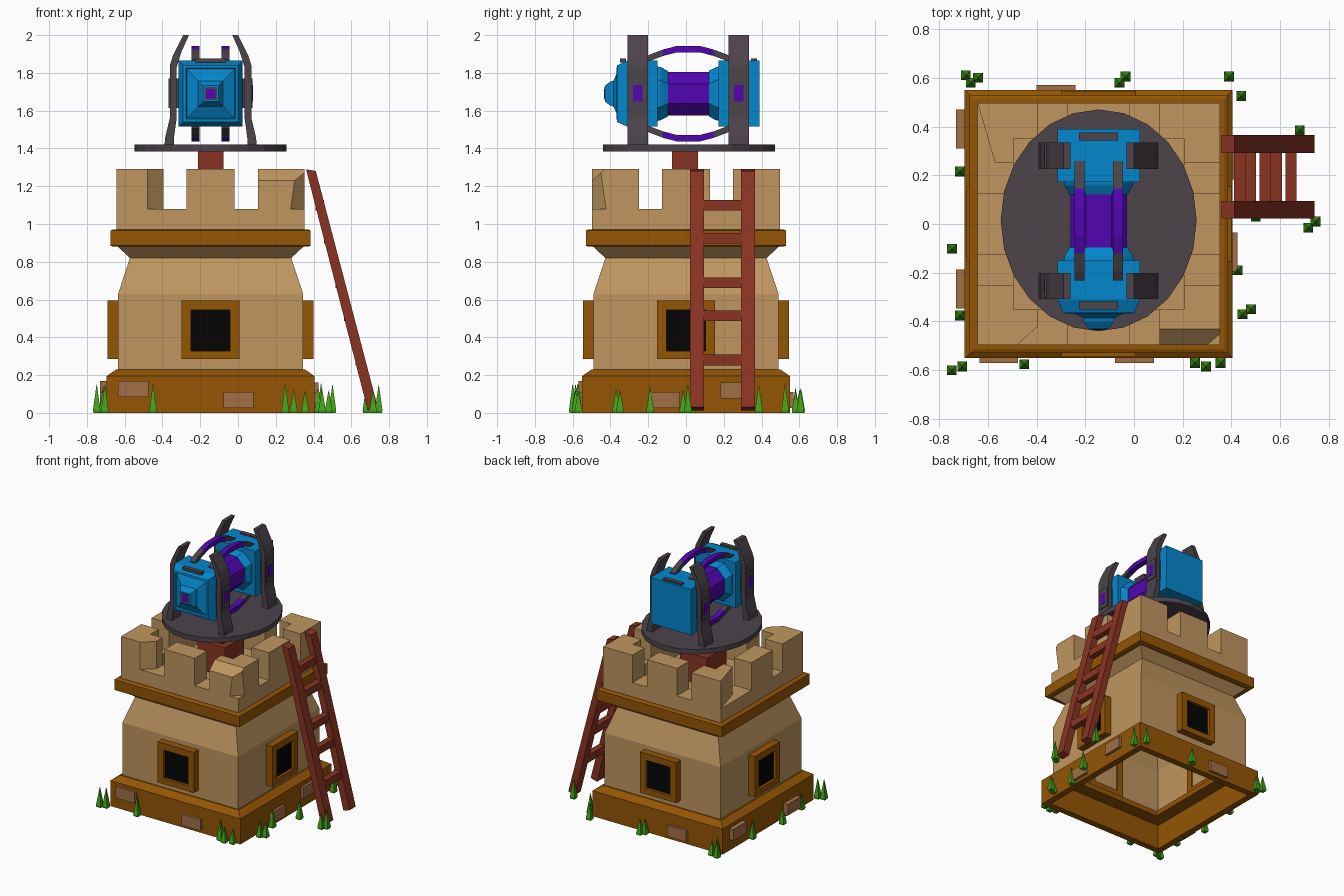
import bpy, bmesh, math, random
from mathutils import Vector

if "Cube" in bpy.data.objects:
    bpy.data.objects.remove(bpy.data.objects["Cube"])

random.seed(4)
CX, CY, CZ = -0.145, 0.0125, 1.69      # tower axis, cannon middle


def mat(name, r, g, b):
    m = bpy.data.materials.new(name)
    lin = [((c / 255 + 0.055) / 1.055) ** 2.4 if c > 10 else c / 255 / 12.92 for c in (r, g, b)]
    m.diffuse_color = (*lin, 1)
    m.use_nodes = True
    m.node_tree.nodes["Principled BSDF"].inputs["Base Color"].default_value = m.diffuse_color
    return m


TAN = mat("tan stone", 192, 150, 95)
BROWN = mat("brown trim", 148, 85, 4)
BRICK = mat("brick", 162, 112, 70)
RED = mat("red wood", 138, 52, 34)
DARK = mat("dark metal", 76, 67, 74)
BLUE = mat("blue metal", 4, 135, 204)
PURPLE = mat("purple glow", 82, 6, 177)
BLACK = mat("black opening", 4, 4, 4)
GREEN = mat("grass green", 68, 162, 24)


def finish(name, bm, m):
    bmesh.ops.recalc_face_normals(bm, faces=bm.faces)
    me = bpy.data.meshes.new(name)
    bm.to_mesh(me)
    bm.free()
    me.materials.append(m)
    ob = bpy.data.objects.new(name, me)
    bpy.context.collection.objects.link(ob)
    return ob


def loft(name, rings, m, start=True, end=True, loop=False):
    """Skin a list of equal-length rings of points."""
    bm = bmesh.new()
    vs = [[bm.verts.new(p) for p in r] for r in rings]
    n = len(vs[0])
    pairs = list(zip(vs, vs[1:])) + ([(vs[-1], vs[0])] if loop else [])
    for a, b in pairs:
        for i in range(n):
            bm.faces.new((a[i], a[(i + 1) % n], b[(i + 1) % n], b[i]))
    if start and not loop:
        bm.faces.new(vs[0][::-1])
    if end and not loop:
        bm.faces.new(vs[-1])
    return finish(name, bm, m)


def square(h, z):
    return [(CX + sx * h, sy * h, z) for sx, sy in ((-1, -1), (1, -1), (1, 1), (-1, 1))]


def prism(name, pts, axis, lo, hi, m):
    """Extrude a flat outline along x, y or z."""
    def put(p, t):
        return {"x": (t, p[0], p[1]), "y": (p[0], t, p[1]), "z": (p[0], p[1], t)}[axis]
    return loft(name, [[put(p, lo) for p in pts], [put(p, hi) for p in pts]], m)


def box(name, x0, x1, y0, y1, z0, z1, m):
    return prism(name, [(x0, y0), (x1, y0), (x1, y1), (x0, y1)], "z", z0, z1, m)


def side_box(name, k, u0, u1, d0, d1, z0, z1, m):
    """Box on tower side k (0 front, 1 right, 2 back, 3 left); u along, d outward."""
    a = k * math.pi / 2
    c, s = round(math.cos(a)), round(math.sin(a))
    pts = [(CX + u * c + d * s, u * s - d * c) for u, d in ((u0, d0), (u1, d0), (u1, d1), (u0, d1))]
    return prism(name, pts, "z", z0, z1, m)


def chip(ob, co, no):
    """Slice a corner off, removing the side the normal points to."""
    bm = bmesh.new()
    bm.from_mesh(ob.data)
    g = bm.verts[:] + bm.edges[:] + bm.faces[:]
    r = bmesh.ops.bisect_plane(bm, geom=g, plane_co=Vector(co), plane_no=Vector(no), clear_outer=True)
    bmesh.ops.holes_fill(bm, edges=[e for e in r["geom_cut"] if isinstance(e, bmesh.types.BMEdge)])
    bmesh.ops.recalc_face_normals(bm, faces=bm.faces)
    bm.to_mesh(ob.data)
    bm.free()


# tower: hollow foot, tapered body, rim, roof floor and parapet
loft("base", [square(.50, 0), square(.55, 0), square(.55, .195), square(.50, .23), square(.40, .23),
              square(.40, .19), square(.50, .19)], BROWN, loop=True)
loft("body", [square(.49, .2), square(.49, .63), square(.427, .82), square(.497, .885)], TAN, False, False)
loft("rim", [square(.515, .88), square(.53, .885), square(.53, .965), square(.515, .972)], BROWN)
loft("roof_floor", [square(.36, .97), square(.36, 1.0)], TAN)
loft("parapet", [square(.35, .96), square(.497, .96), square(.497, 1.08), square(.35, 1.08)], TAN, loop=True)
corners = {}
for sx in (-1, 1):
    for sy in (-1, 1):
        ell = [(.25, .497), (.497, .497), (.497, .25), (.35, .25), (.35, .35), (.25, .35)]
        corners[sx, sy] = prism("corner_merlon", [(CX + sx * a, sy * b) for a, b in ell], "z", 1.08, 1.29, TAN)
chip(corners[-1, -1], (-.48, -.497, 1.2), (.67, -.74, 0))
chip(corners[1, -1], (.2, -.497, 1.23), (0, -.67, .74))
chip(corners[1, -1], (.29, -.497, 1.16), (.7, -.7, -.1))
chip(corners[-1, 1], (-.642, .497, 1.2), (-.96, -.28, 0))

# middle merlons and windows on every side
for k in range(4):
    side_box("merlon", k, -.127, .127, .35, .497, 1.08, 1.29, TAN)
    for s in (-1, 1):
        side_box("window_jamb", k, *sorted((s * .103, s * .153)), .48, .545, .285, .595, BROWN)
    side_box("window_sill", k, -.103, .103, .48, .545, .285, .328, BROWN)
    side_box("window_lintel", k, -.103, .103, .48, .545, .545, .595, BROWN)
    side_box("window_opening", k, -.103, .103, .517, .525, .328, .545, BLACK)

# loose bricks on the foot: side, middle along side, bottom
for k, u, z in ((0, -.41, .085), (0, .147, .025), (1, -.115, .025), (1, .262, .075),
                (2, .175, .025), (3, -.39, .085), (3, .267, .025)):
    side_box("brick", k, u - .08, u + .08, .54, .585 if k == 3 else .57, z, z + .085, BRICK)

# ladder
for y0 in (.022, .292):
    prism("ladder_rail", [(.687, .013), (.74, .03), (.412, 1.28), (.36, 1.29)], "y", y0, y0 + .073, RED)
for z in (1.10, .925, .69, .515, .28):
    x = .386 + (1.285 - z) * .257
    box("ladder_rung", x - .023, x + .023, .09, .3, z - .028, z + .028, RED)

# turntable
box("post_foot", CX - .115, CX + .115, -.115, .115, 1.0, 1.22, RED)
box("post", CX - .068, CX + .068, -.073, .063, 1.2, 1.39, RED)
oval = [(CX + .402 * math.cos(i * math.tau / 24), .015 + .455 * math.sin(i * math.tau / 24)) for i in range(24)]
prism("turntable", oval, "z", 1.383, 1.42, DARK)


def ring_xz(y, h, c):
    """Chamfered square around the cannon axis; c is half of the flat part."""
    pts = [(h, -c), (h, c), (c, h), (-c, h), (-h, c), (-h, -c), (-c, -h), (c, -h)]
    return [(CX + a, y, CZ + b) for a, b in pts]


def sq_xz(y, h):
    return [(CX + sx * h * .97, y, CZ + sz * h) for sx, sz in ((-1, -1), (1, -1), (1, 1), (-1, 1))]


# cannon: muzzle block, rear block, necks, barrel
loft("front_block", [sq_xz(-.15, .175), sq_xz(-.31, .175), sq_xz(-.365, .150), sq_xz(-.367, .135),
                     sq_xz(-.355, .13), sq_xz(-.385, .068), sq_xz(-.40, .064), sq_xz(-.43, .042)], BLUE)
loft("muzzle_ring", [sq_xz(-.429, .034), sq_xz(-.432, .034)], DARK)
loft("muzzle_glow", [sq_xz(-.430, .026), sq_xz(-.434, .026)], PURPLE)
loft("rear_block", [sq_xz(CY + .16, .175), sq_xz(.39, .175)], BLUE)
for s in (-1, 1):
    loft("neck", [ring_xz(CY + s * .17, .145, .075), ring_xz(CY + s * .145, .14, .07),
                  ring_xz(CY + s * .108, .12, .052)], BLUE)
loft("barrel", [ring_xz(CY - .12, .116, .052), ring_xz(CY + .12, .116, .052)], PURPLE)

# claws with side pads, top plates
claw = [(.245, 1.415), (.24, 1.46), (.216, 1.56), (.216, 1.84), (.20, 1.89), (.145, 2.0),
        (.115, 2.0), (.155, 1.91), (.18, 1.83), (.18, 1.56), (.195, 1.45), (.195, 1.415)]
for sy in (-1, 1):
    y = CY + sy * .267
    for sx in (-1, 1):
        prism("claw", [(CX + sx * a, z) for a, z in claw], "y", y - .054, y + .054, DARK)
        a, b, c = (CX + sx * v for v in (.16, .222, .224))
        box("claw_pad", min(a, b), max(a, b), y - .045, y + .045, 1.615, 1.77, DARK)
        box("claw_light", min(b, c), max(b, c), y - .025, y + .025, 1.648, 1.735, PURPLE)
    yp = CY + sy * .347
    box("top_plate", CX - .08, CX + .08, yp - .016, yp + .016, 1.855, 1.876, DARK)


def tube(name, path, x, flip, m):
    """Bent square bar in the yz plane, mirrored below the cannon when flip is -1."""
    out = [(y, z + .017) for y, z in path] + [(y, z - .017) for y, z in reversed(path)]
    prism(name, [(CY + y, CZ + flip * z) for y, z in out], "x", x - .021, x + .021, m)


# bent bars over and under the barrel
for flip in (1, -1):
    for sx in (-1, 1):
        x = CX + sx * .079
        tube("bar_middle", [(-.133, .217), (-.06, .236), (.06, .236), (.133, .217)], x, flip, PURPLE)
        for s in (-1, 1):
            tube("bar_end", [(s * .133, .217), (s * .205, .19), (s * .245, .165)], x, flip, DARK)

# grass tufts around the foot
grass = ((-.69, .61), (-.64, .60), (-.67, .58), (-.035, .605), (-.06, .58), (.39, .605), (.44, .525),
         (.68, .385), (.745, .01), (.715, -.015), (.425, -.19), (.445, -.37), (.48, -.35), (.355, -.57),
         (.295, -.585), (.25, -.57), (-.45, -.575), (-.705, -.585), (-.748, -.6), (-.715, -.375),
         (-.747, -.102), (-.715, .215), (.5, .03))
for x, y in grass:
    h = random.uniform(.11, .16)
    loft("grass_blade", [[(x + a * r, y + b * r, z) for a, b in ((-1, -1), (1, -1), (1, 1), (-1, 1))]
                         for r, z in ((.017, 0), (.02, .012), (.001, h))], GREEN)
